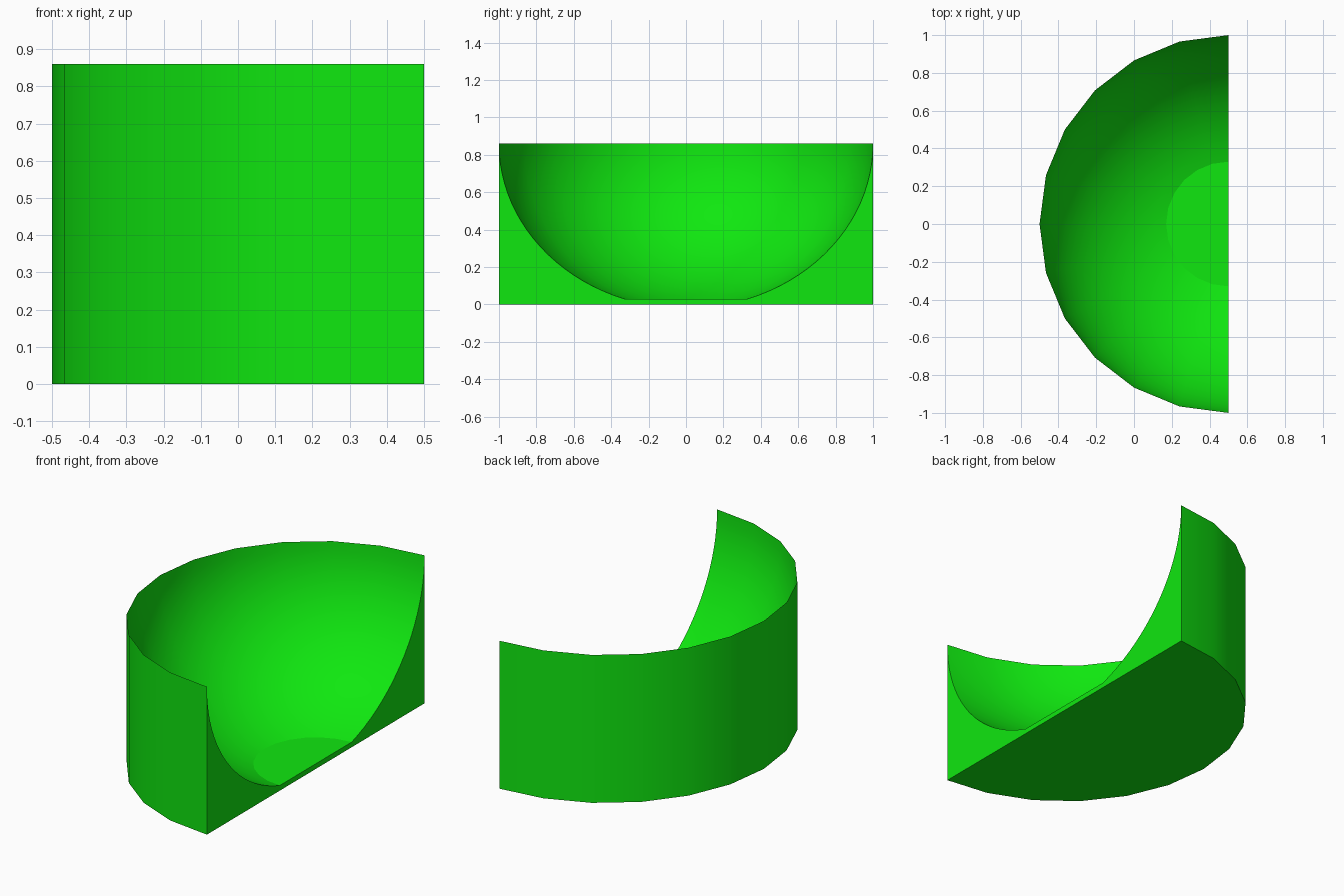
import bpy, bmesh
from math import cos, sin, asin, pi, radians
from mathutils import Vector

if "Cube" in bpy.data.objects:
    bpy.data.objects.remove(bpy.data.objects["Cube"])

HEIGHT, FLOOR_Z, FLOOR_R = 0.86, 0.03, 0.33
AXIS_X = 0.5
SIDES = 12      # half of a 24-sided cylinder
ARC = 20        # segments in the bowl curve

# Half section: base, outer wall, knife-edge rim, elliptical bowl, flat floor
end = pi / 2 - asin(FLOOR_R)
depth = (HEIGHT - FLOOR_Z) / sin(end)
profile = [(0, 0), (1, 0)]
for i in range(ARC + 1):
    a = end * i / ARC
    profile.append((cos(a), HEIGHT - depth * sin(a)))
profile.append((0, FLOOR_Z))

# Revolve the section through half a turn
bm = bmesh.new()
verts = [bm.verts.new((AXIS_X, r, z)) for r, z in profile]
edges = [bm.edges.new(p) for p in zip(verts, verts[1:])]
bmesh.ops.spin(bm, geom=verts + edges, cent=(AXIS_X, 0, 0), axis=(0, 0, 1),
               angle=pi, steps=SIDES)
bmesh.ops.remove_doubles(bm, verts=bm.verts[:], dist=1e-4)

# Flat cut face closing the open side
outline = [(r, z) for r, z in profile] + [(-r, z) for r, z in profile[-2:0:-1]]
def nearest(y, z):
    p = Vector((AXIS_X, y, z))
    return min(bm.verts, key=lambda v: (v.co - p).length)
cut = bm.faces.new([nearest(y, z) for y, z in outline])
bmesh.ops.recalc_face_normals(bm, faces=bm.faces[:])

# Smooth wall and bowl, with crisp rim, base, cut and floor edges
for f in bm.faces:
    f.smooth = True
for e in bm.edges:
    on_floor = all(abs(v.co.z - FLOOR_Z) < 1e-3 and
                   abs((v.co.xy - Vector((AXIS_X, 0))).length - FLOOR_R) < 1e-3
                   for v in e.verts)
    e.smooth = not (on_floor or e.calc_face_angle(0) > radians(25)
                    or cut in e.link_faces)

mesh = bpy.data.meshes.new("half_bowl")
bm.to_mesh(mesh)
bm.free()
obj = bpy.data.objects.new("half_bowl", mesh)
bpy.context.collection.objects.link(obj)

green = bpy.data.materials.new("green")
green.diffuse_color = (0.005, 0.8, 0.005, 1)
green.use_nodes = True
green.node_tree.nodes["Principled BSDF"].inputs["Base Color"].default_value = green.diffuse_color
mesh.materials.append(green)
